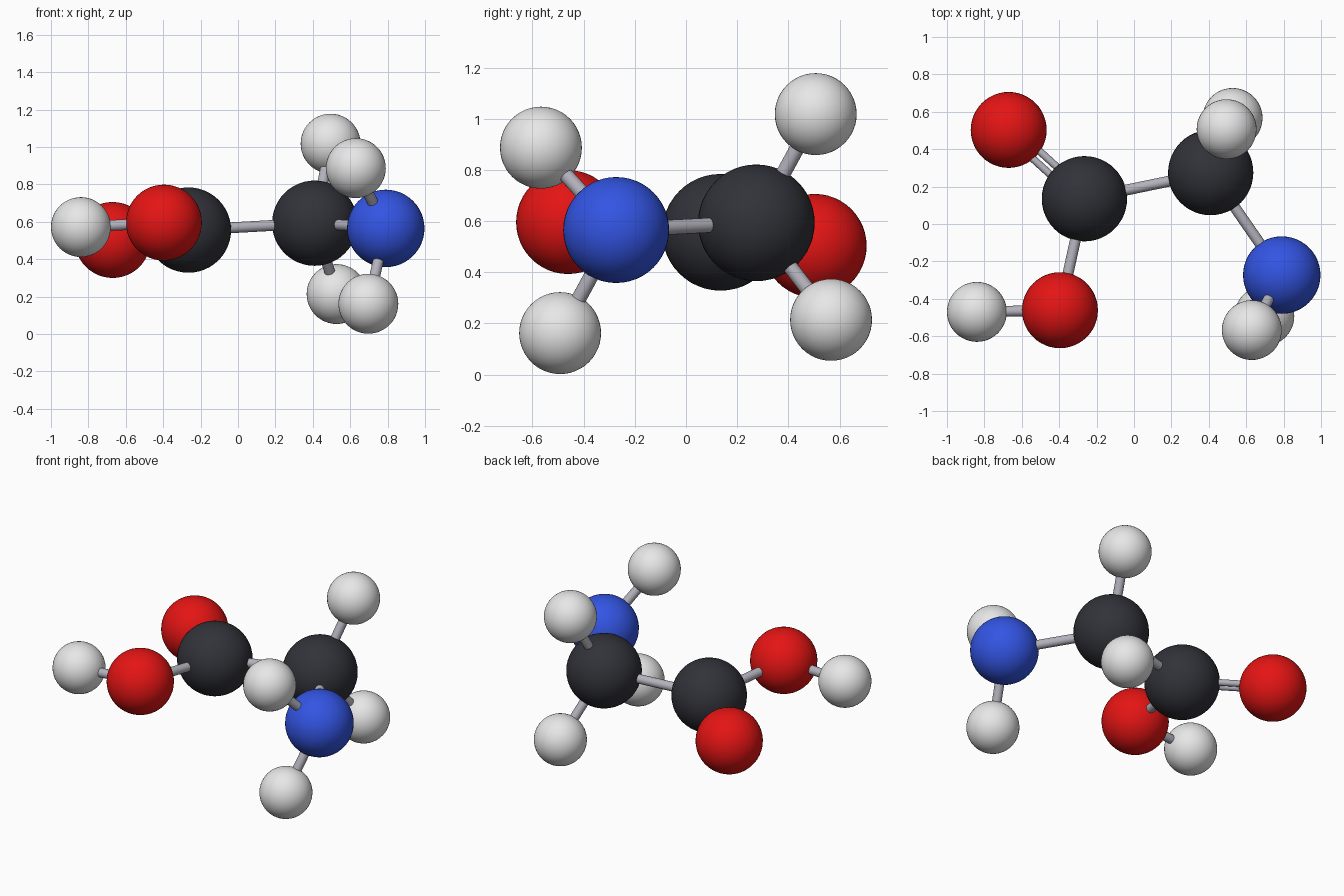
import bpy
from mathutils import Vector

cube = bpy.data.objects.get("Cube")
if cube:
    bpy.data.objects.remove(cube, do_unlink=True)


def material(name, rgb):
    m = bpy.data.materials.new(name)
    m.use_nodes = True
    m.diffuse_color = (*rgb, 1)
    bsdf = next(n for n in m.node_tree.nodes if n.type == 'BSDF_PRINCIPLED')
    bsdf.inputs["Base Color"].default_value = (*rgb, 1)
    bsdf.inputs["Roughness"].default_value = 0.4
    return m


charcoal = material("charcoal", (0.031, 0.032, 0.041))
red = material("red", (0.78, 0.007, 0.007))
blue = material("blue", (0.033, 0.09, 0.77))
white = material("white", (0.8, 0.8, 0.8))
grey = material("bond grey", (0.45, 0.44, 0.5))

# Element styles: colour and radius
CARBON, OXYGEN = (charcoal, 0.228), (red, 0.203)
NITROGEN, HYDROGEN = (blue, 0.207), (white, 0.16)

# Atoms: style and centre
atoms = {
    "acid_carbon": (CARBON, (-0.265, 0.135, 0.556)),
    "middle_carbon": (CARBON, (0.41, 0.275, 0.593)),
    "double_oxygen": (OXYGEN, (-0.67, 0.503, 0.503)),
    "hydroxyl_oxygen": (OXYGEN, (-0.396, -0.461, 0.596)),
    "nitrogen": (NITROGEN, (0.79, -0.273, 0.565)),
    "hydroxyl_hydrogen": (HYDROGEN, (-0.84, -0.47, 0.572)),
    "upper_carbon_hydrogen": (HYDROGEN, (0.495, 0.507, 1.018)),
    "lower_carbon_hydrogen": (HYDROGEN, (0.527, 0.567, 0.214)),
    "upper_nitrogen_hydrogen": (HYDROGEN, (0.63, -0.567, 0.887)),
    "lower_nitrogen_hydrogen": (HYDROGEN, (0.697, -0.492, 0.162)),
}

# Bonds: the two ends and the number of rods
bonds = [
    ("acid_carbon", "middle_carbon", 1),
    ("acid_carbon", "double_oxygen", 2),
    ("acid_carbon", "hydroxyl_oxygen", 1),
    ("hydroxyl_oxygen", "hydroxyl_hydrogen", 1),
    ("middle_carbon", "nitrogen", 1),
    ("middle_carbon", "upper_carbon_hydrogen", 1),
    ("middle_carbon", "lower_carbon_hydrogen", 1),
    ("nitrogen", "upper_nitrogen_hydrogen", 1),
    ("nitrogen", "lower_nitrogen_hydrogen", 1),
]


def finish(name, mat):
    obj = bpy.context.object
    obj.name = name
    obj.data.materials.append(mat)
    bpy.ops.object.shade_smooth_by_angle()


def rod(name, a, b, radius):
    axis = b - a
    bpy.ops.mesh.primitive_cylinder_add(
        vertices=20, radius=radius, depth=axis.length, location=(a + b) / 2,
        rotation=axis.to_track_quat('Z', 'Y').to_euler())
    finish(name, grey)


for name, ((mat, radius), centre) in atoms.items():
    bpy.ops.mesh.primitive_uv_sphere_add(
        segments=48, ring_count=24, radius=radius, location=centre)
    finish(name, mat)

for start, end, count in bonds:
    a, b = Vector(atoms[start][1]), Vector(atoms[end][1])
    name = f"bond_{start}_to_{end}"
    if count == 1:
        rod(name, a, b, 0.029)
    else:
        # Paired thin rods side by side
        side = (b - a).cross(Vector((0, 0, 1))).normalized() * 0.027
        for i, s in enumerate((-1, 1)):
            rod(f"{name}_{i + 1}", a + side * s, b + side * s, 0.02)
